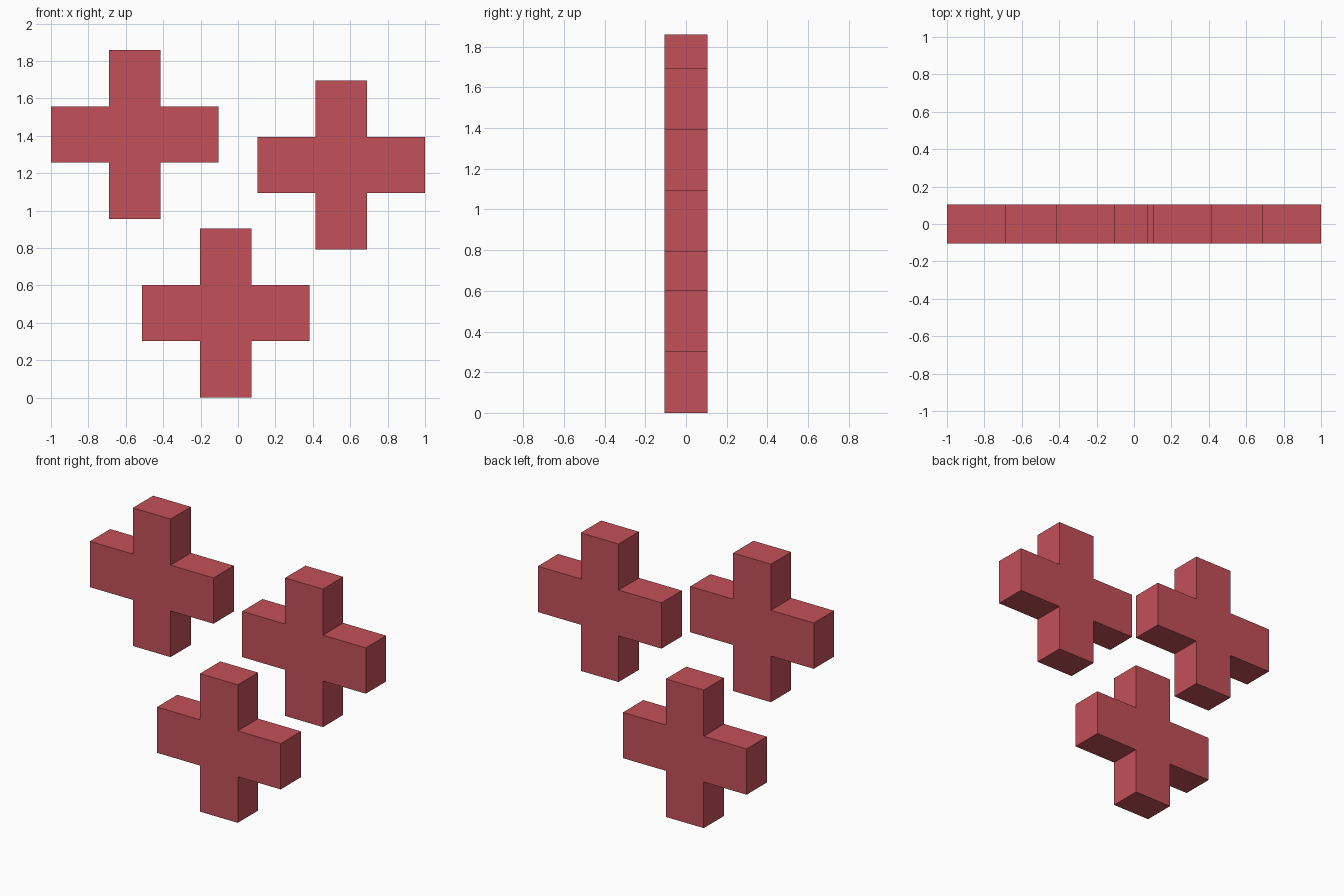
import bpy
import bmesh

if "Cube" in bpy.data.objects:
    bpy.data.objects.remove(bpy.data.objects["Cube"])

HALF_W, HALF_H = 0.448, 0.452    # overall half width / height of a cross
ARM_X, ARM_Z = 0.137, 0.15       # half thickness of upright / crossbar
DEPTH = 0.21

red = bpy.data.materials.new("red")
red.diffuse_color = (0.55, 0.08, 0.10, 1)
red.use_nodes = True
red.node_tree.nodes["Principled BSDF"].inputs["Base Color"].default_value = red.diffuse_color


def plus_block(name, x, z):
    # Twelve-point plus outline: one quarter corner mirrored around the centre
    corner = [(HALF_W, ARM_Z), (ARM_X, ARM_Z), (ARM_X, HALF_H)]
    outline = []
    for sx, sz in ((1, 1), (-1, 1), (-1, -1), (1, -1)):
        pts = corner if sx * sz > 0 else corner[::-1]
        outline += [(sx * px, sz * pz) for px, pz in pts]

    # Extrude the outline from front to back
    bm = bmesh.new()
    face = bm.faces.new([bm.verts.new((px, -DEPTH / 2, pz)) for px, pz in outline])
    ext = bmesh.ops.extrude_face_region(bm, geom=[face], use_keep_orig=True)
    moved = [g for g in ext["geom"] if isinstance(g, bmesh.types.BMVert)]
    bmesh.ops.translate(bm, verts=moved, vec=(0, DEPTH, 0))
    bmesh.ops.recalc_face_normals(bm, faces=bm.faces)

    mesh = bpy.data.meshes.new(name)
    bm.to_mesh(mesh)
    bm.free()
    mesh.materials.append(red)
    obj = bpy.data.objects.new(name, mesh)
    obj.location = (x, 0, z)
    bpy.context.collection.objects.link(obj)


# Three floating plus signs
plus_block("upper_left_plus", -0.552, 1.407)
plus_block("upper_right_plus", 0.552, 1.244)
plus_block("lower_plus", -0.065, 0.452)
